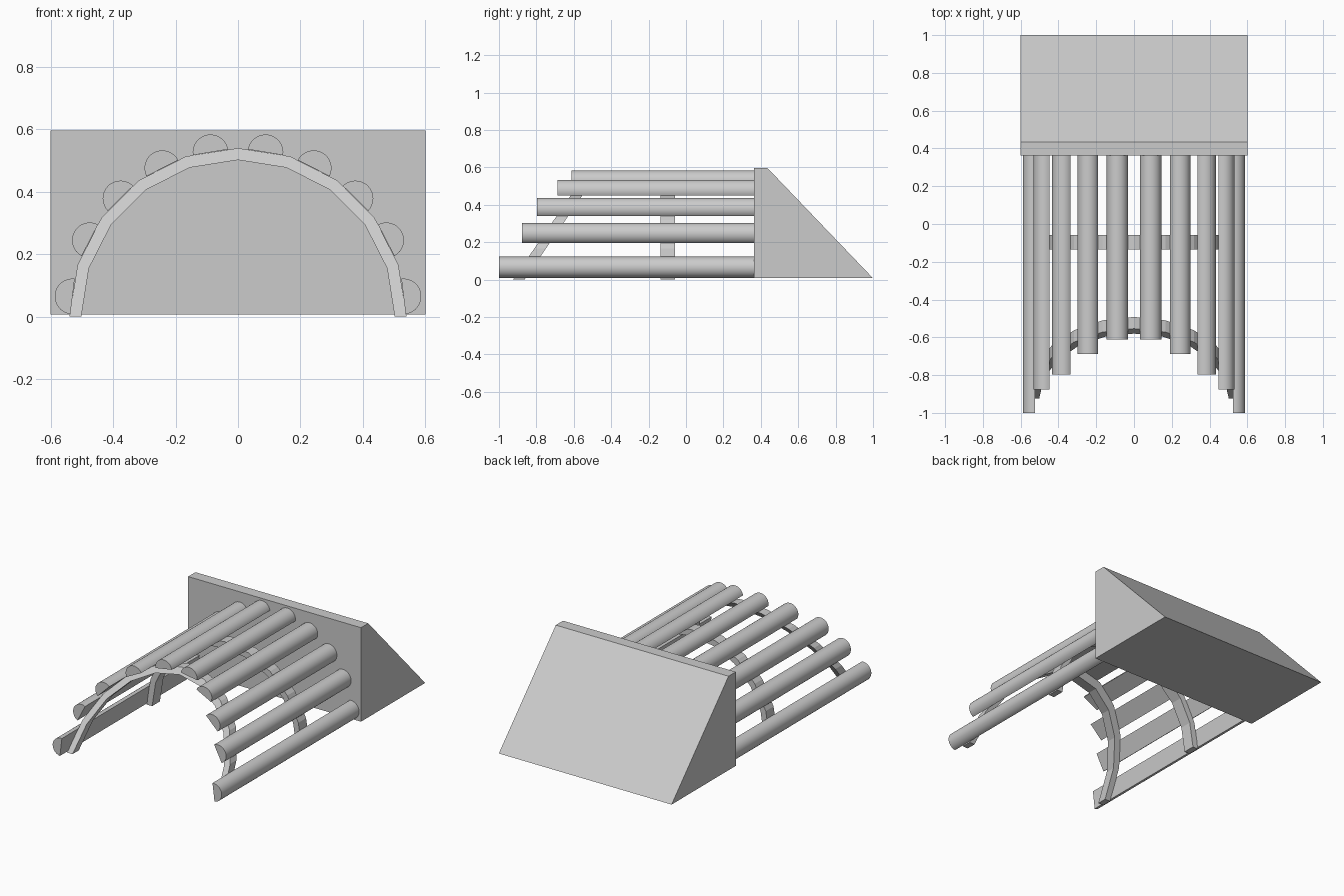
import bpy, bmesh
from math import sin, cos, pi, radians

if "Cube" in bpy.data.objects:
    bpy.data.objects.remove(bpy.data.objects["Cube"])

WALL_Y = 0.363


def new_object(name, bm):
    bmesh.ops.recalc_face_normals(bm, faces=bm.faces)
    mesh = bpy.data.meshes.new(name)
    bm.to_mesh(mesh)
    bm.free()
    ob = bpy.data.objects.new(name, mesh)
    bpy.context.collection.objects.link(ob)
    return ob


def prism(name, ring_a, ring_b):
    """Closed solid between two matching outlines."""
    bm = bmesh.new()
    a = [bm.verts.new(p) for p in ring_a]
    b = [bm.verts.new(p) for p in ring_b]
    bm.faces.new(a)
    bm.faces.new(b)
    for i in range(len(a)):
        j = (i + 1) % len(a)
        bm.faces.new((a[i], a[j], b[j], b[i]))
    return new_object(name, bm)


def arch(name, y, width, lean, segs=10, r_in=0.502, r_out=0.54):
    """Flat-sided half ring; lean shifts it backwards with height."""
    bm = bmesh.new()
    rings = []
    for i in range(segs + 1):
        t = pi * i / segs
        ring = []
        for r, dy in ((r_in, 0), (r_out, 0), (r_out, width), (r_in, width)):
            z = r * sin(t)
            ring.append(bm.verts.new((r * cos(t), y + dy + lean * z, z)))
        rings.append(ring)
    for a, b in zip(rings, rings[1:]):
        for k in range(4):
            m = (k + 1) % 4
            bm.faces.new((a[k], a[m], b[m], b[k]))
    bm.faces.new(rings[0])
    bm.faces.new(rings[-1])
    return new_object(name, bm)


def half_log(name, angle, y_front, radius=0.057, dist=0.534, segs=16):
    """Split log, flat side against the arch, mirrored to the other side."""
    t = radians(angle)
    outline = [(dist * cos(t) + radius * cos(t - pi / 2 + pi * i / segs),
                dist * sin(t) + radius * sin(t - pi / 2 + pi * i / segs))
               for i in range(segs + 1)]
    ob = prism(name, [(x, y_front, z) for x, z in outline],
               [(x, WALL_Y, z) for x, z in outline])
    bpy.context.view_layer.objects.active = ob
    ob.select_set(True)
    bpy.ops.object.shade_smooth_by_angle(angle=radians(35))
    ob.select_set(False)
    mirror = ob.modifiers.new("Mirror", 'MIRROR')
    mirror.use_mirror_merge = False


# Sloped earth bank behind the shelter
bank = [(WALL_Y, 0.007), (1.0, 0.007), (0.435, 0.597), (WALL_Y, 0.597)]
prism("sloped_bank", [(-0.6, y, z) for y, z in bank], [(0.6, y, z) for y, z in bank])

# Supporting ribs: leaning at the front, upright in the middle
arch("front_arch", -0.925, 0.062, 0.687)
arch("middle_arch", -0.135, 0.077, 0.0)

# Split logs, from the ground up to the crown
logs = [(7, -1.0), (27.3, -0.877), (45.2, -0.797), (63, -0.687), (80.5, -0.612)]
for n, (angle, y_front) in enumerate(logs, 1):
    half_log(f"log_pair_{n}", angle, y_front)
